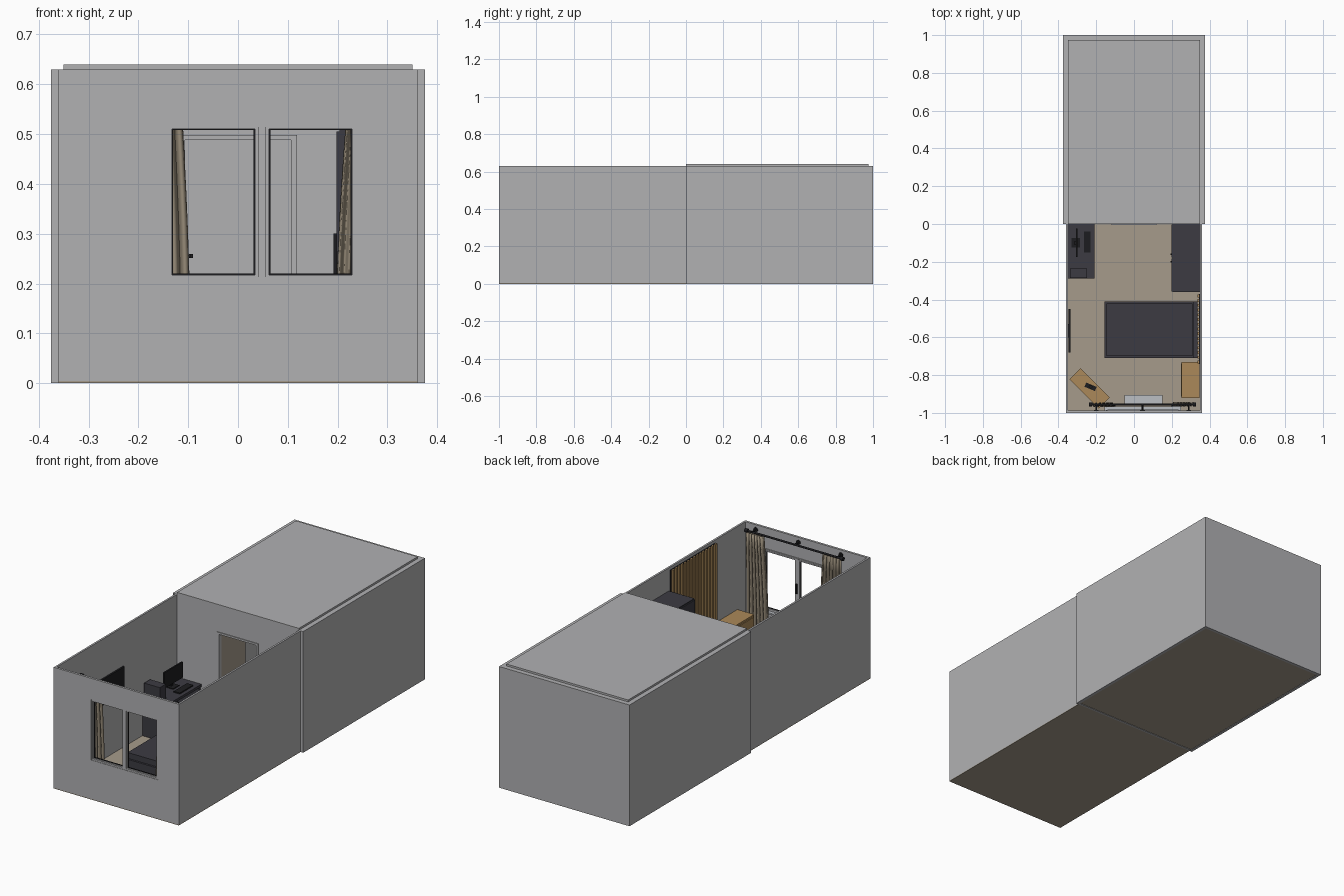
import bpy, bmesh, math
from mathutils import Matrix

if "Cube" in bpy.data.objects:
    bpy.data.objects.remove(bpy.data.objects["Cube"])


def material(name, r, g, b):
    m = bpy.data.materials.new(name)
    m.use_nodes = True
    m.diffuse_color = (r, g, b, 1)
    m.node_tree.nodes["Principled BSDF"].inputs["Base Color"].default_value = (r, g, b, 1)
    return m


GREY = material("wall grey", 0.44, 0.44, 0.45)
BEIGE = material("floor beige", 0.38, 0.33, 0.26)
DARK = material("charcoal furniture", 0.045, 0.044, 0.055)
BLACK = material("black", 0.012, 0.012, 0.014)
WOOD = material("warm wood", 0.41, 0.25, 0.10)
CLOTH = material("curtain beige", 0.31, 0.26, 0.19)
PALE = material("pale metal", 0.50, 0.52, 0.55)


def finish(name, bm, mat):
    mesh = bpy.data.meshes.new(name)
    bm.to_mesh(mesh)
    bm.free()
    mesh.materials.append(mat)
    obj = bpy.data.objects.new(name, mesh)
    bpy.context.collection.objects.link(obj)
    return obj


def box(name, x, y, z, mat, turn=0):
    """Box from three (low, high) ranges, turned about its own centre."""
    bm = bmesh.new()
    bmesh.ops.create_cube(bm, size=1)
    size = [r[1] - r[0] for r in (x, y, z)]
    mid = [(r[1] + r[0]) / 2 for r in (x, y, z)]
    bm.transform(Matrix.Translation(mid) @ Matrix.Rotation(turn, 4, "Z")
                 @ Matrix.Diagonal((*size, 1)))
    return finish(name, bm, mat)


def rod(name, centre, radius, length, axis, mat):
    bm = bmesh.new()
    bmesh.ops.create_cone(bm, cap_ends=True, segments=12, radius1=radius,
                          radius2=radius, depth=length)
    turn = {"X": Matrix.Rotation(math.pi / 2, 4, "Y"),
            "Y": Matrix.Rotation(math.pi / 2, 4, "X"), "Z": Matrix()}[axis]
    bm.transform(Matrix.Translation(centre) @ turn)
    return finish(name, bm, mat)


def ring(name, outer, inner, y, mat):
    """Upright panel with a rectangular hole; rectangles are x0, x1, z0, z1."""
    bm = bmesh.new()
    loops = []
    for x0, x1, z0, z1 in (outer, inner):
        corners = ((x0, z0), (x1, z0), (x1, z1), (x0, z1))
        loops.append([bm.verts.new((a, y[0], c)) for a, c in corners])
    out, hole = loops
    for i in range(4):
        j = (i + 1) % 4
        bm.faces.new((out[i], out[j], hole[j], hole[i]))
    solid = bmesh.ops.extrude_face_region(bm, geom=bm.faces[:])
    new = [v for v in solid["geom"] if isinstance(v, bmesh.types.BMVert)]
    bmesh.ops.translate(bm, verts=new, vec=(0, y[1] - y[0], 0))
    bmesh.ops.recalc_face_normals(bm, faces=bm.faces[:])
    return finish(name, bm, mat)


H = 0.63

# Front room: floor, side walls and window wall
box("front_floor", (-0.36, 0.36), (-1, 0), (0, 0.004), BEIGE)
for side, s in (("left", 1), ("right", -1)):
    box(f"front_room_{side}_wall", sorted((s * 0.35, s * 0.36)), (-0.988, 0), (0.004, H), GREY)
    box(f"back_room_{side}_wall", sorted((s * 0.36, s * 0.375)), (0.012, 0.985), (0, H), GREY)
ring("window_wall", (-0.36, 0.36, 0.004, H), (-0.145, 0.24, 0.205, 0.52), (-1, -0.988), GREY)

# Back room: floor, walls, doorway and roof
box("back_floor", (-0.36, 0.36), (0.012, 0.985), (0.002, 0.006), BEIGE)
box("back_wall", (-0.375, 0.375), (0.985, 1), (0, H), GREY)
ring("doorway_wall", (-0.375, 0.375, 0, H), (-0.11, 0.11, 0.004, 0.49), (0, 0.012), GREY)
box("ceiling", (-0.36, 0.36), (0.012, 0.985), (0.62, H), GREY)
box("roof_plate", (-0.35, 0.35), (0, 0.975), (H, 0.64), GREY)

# Door swung open into the back room
ring("door_frame", (-0.118, 0.118, 0.004, 0.498), (-0.106, 0.106, 0.005, 0.488), (-0.004, 0.014), GREY)
box("door_panel", (-0.116, -0.106), (0.014, 0.215), (0.01, 0.485), BEIGE)
rod("door_handle_stem", (-0.1, 0.195, 0.255), 0.004, 0.016, "X", BLACK)
box("door_handle_lever", (-0.096, -0.09), (0.155, 0.2), (0.251, 0.259), BLACK)

# Window: frame, centre post, two sashes with dark seals, sills
ring("window_frame", (-0.147, 0.242, 0.203, 0.522), (-0.137, 0.232, 0.213, 0.514), (-0.998, -0.984), GREY)
box("window_post", (0.04, 0.056), (-1, -0.982), (0.207, 0.52), GREY)
for side, x0, x1 in (("right", -0.139, 0.04), ("left", 0.056, 0.235)):
    ring(f"{side}_sash", (x0, x1, 0.211, 0.516), (x0 + 0.006, x1 - 0.006, 0.217, 0.51),
         (-0.996, -0.982), GREY)
    ring(f"{side}_seal", (x0 + 0.004, x1 - 0.004, 0.215, 0.512),
         (x0 + 0.009, x1 - 0.009, 0.22, 0.508), (-0.992, -0.987), BLACK)
box("window_handle", (0.045, 0.051), (-0.982, -0.972), (0.34, 0.39), BLACK)
box("inner_sill", (-0.155, 0.25), (-0.988, -0.966), (0.197, 0.205), PALE)
box("radiator", (-0.05, 0.15), (-0.955, -0.905), (0.03, 0.17), PALE)

# Curtain rail with brackets and end knobs
rod("curtain_rail", (0.045, -0.955, 0.605), 0.005, 0.54, "X", BLACK)
for i, x in enumerate((-0.2, 0.045, 0.29)):
    rod(f"rail_bracket_{i}", (x, -0.97, 0.605), 0.004, 0.04, "Y", BLACK)
    rod(f"rail_plate_{i}", (x, -0.986, 0.605), 0.012, 0.005, "Y", BLACK)
for i, x in enumerate((-0.23, 0.32)):
    rod(f"rail_knob_{i}", (x, -0.955, 0.605), 0.01, 0.016, "X", BLACK)


def curtain(name, wall_x, top_x, low_x):
    """Wavy cloth from the rail, its inner edge leaning from top_x to low_x."""
    bm = bmesh.new()
    rows, cols = 8, 60
    grid = []
    for r in range(rows + 1):
        t = r / rows
        edge = top_x + (low_x - top_x) * math.sin(t * math.pi / 2)
        grid.append([bm.verts.new((wall_x + (edge - wall_x) * c / cols,
                                   -0.955 + 0.011 * math.sin(c / cols * math.tau * 6),
                                   0.6 - 0.56 * t)) for c in range(cols + 1)])
    for r in range(rows):
        for c in range(cols):
            bm.faces.new((grid[r][c], grid[r][c + 1], grid[r + 1][c + 1], grid[r + 1][c]))
    for f in bm.faces:
        f.smooth = True
    obj = finish(name, bm, CLOTH)
    obj.modifiers.new("thickness", "SOLIDIFY").thickness = 0.003


curtain("right_curtain", -0.225, -0.118, -0.098)
curtain("left_curtain", 0.315, 0.222, 0.195)

# Bed with headboard and wooden slat panel behind it
box("bed_base", (-0.155, 0.335), (-0.71, -0.41), (0.02, 0.1), DARK)
box("mattress", (-0.145, 0.31), (-0.7, -0.42), (0.1, 0.13), DARK)
box("headboard", (0.315, 0.337), (-0.71, -0.41), (0.02, 0.2), DARK)
box("slat_backing", (0.344, 0.35), (-0.74, -0.37), (0.004, 0.615), BLACK)
for i in range(15):
    y = -0.738 + i * 0.025
    box(f"wall_slat_{i}", (0.337, 0.344), (y, y + 0.015), (0.004, 0.615), WOOD)

# Wardrobe with two doors and handles
box("wardrobe", (0.204, 0.35), (-0.36, 0), (0.004, 0.51), DARK)
for i, y in enumerate((-0.358, -0.178)):
    box(f"wardrobe_door_{i}", (0.198, 0.204), (y, y + 0.176), (0.015, 0.505), DARK)
    hy = -0.2 + i * 0.04
    box(f"wardrobe_handle_{i}", (0.192, 0.198), (hy - 0.003, hy + 0.003), (0.22, 0.3), BLACK)

# Nightstand with drawers
box("nightstand", (0.252, 0.348), (-0.92, -0.73), (0.004, 0.2), WOOD)
for i in range(2):
    z = 0.02 + i * 0.09
    box(f"nightstand_drawer_{i}", (0.248, 0.252), (-0.912, -0.738), (z, z + 0.08), WOOD)

# Angled side table with a small dark ornament
TURN = math.radians(-45)
box("side_table", (-0.345, -0.125), (-0.912, -0.828), (0.004, 0.16), WOOD, TURN)
box("ornament_base", (-0.26, -0.2), (-0.874, -0.85), (0.16, 0.167), BLACK, TURN / 2)
rod("ornament_stem", (-0.23, -0.862, 0.18), 0.01, 0.03, "Z", BLACK)

# Desk with screen, keyboard and computer case
box("desk_top", (-0.35, -0.21), (-0.288, 0), (0.187, 0.2), DARK)
for i, y in enumerate((-0.286, -0.014)):
    box(f"desk_side_{i}", (-0.348, -0.214), (y, y + 0.012), (0.004, 0.187), DARK)
box("computer_case", (-0.34, -0.25), (-0.285, -0.235), (0.2, 0.28), DARK)
box("screen", (-0.308, -0.3), (-0.175, -0.025), (0.22, 0.302), BLACK)
box("screen_stem", (-0.318, -0.308), (-0.108, -0.092), (0.2, 0.26), BLACK)
box("screen_foot", (-0.33, -0.285), (-0.125, -0.075), (0.2, 0.204), BLACK)
box("keyboard", (-0.265, -0.23), (-0.15, -0.04), (0.2, 0.206), BLACK)

# Wall television
box("television", (-0.346, -0.337), (-0.68, -0.45), (0.295, 0.43), BLACK)
box("television_mount", (-0.35, -0.346), (-0.6, -0.53), (0.33, 0.39), DARK)
